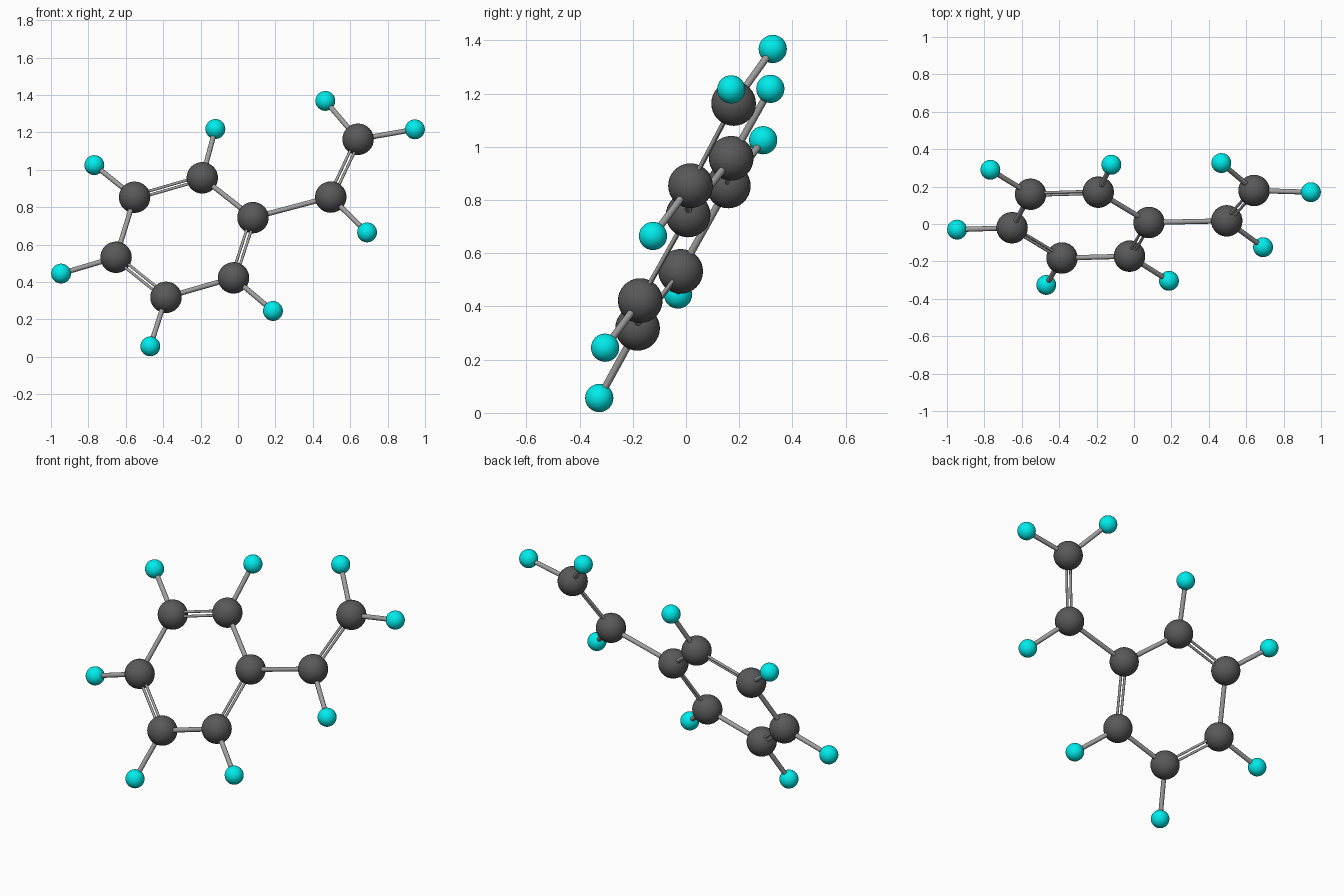
import bpy
from mathutils import Vector

if "Cube" in bpy.data.objects:
    bpy.data.objects.remove(bpy.data.objects["Cube"])

CARBON_R, HYDROGEN_R = 0.084, 0.053
SINGLE_R, DOUBLE_R, DOUBLE_GAP = 0.0135, 0.0075, 0.0125


def material(name, rgb):
    m = bpy.data.materials.new(name)
    m.diffuse_color = (*rgb, 1)
    m.use_nodes = True
    m.node_tree.nodes["Principled BSDF"].inputs["Base Color"].default_value = m.diffuse_color
    return m


dark = material("dark_grey", (0.1, 0.1, 0.1))
cyan = material("cyan", (0.0, 0.83, 0.83))
light = material("light_grey", (0.35, 0.35, 0.35))

# Atom centres: six-sided ring (0-5) and two-carbon side chain (6-7)
carbons = [Vector(p) for p in (
    (0.08, 0.008, 0.744), (-0.191, 0.170, 0.957), (-0.553, 0.159, 0.853),
    (-0.652, -0.020, 0.532), (-0.385, -0.182, 0.318), (-0.024, -0.172, 0.422),
    (0.496, 0.017, 0.854), (0.642, 0.179, 1.163))]
# Each hydrogen: index of its carbon, centre
hydrogens = [(c, Vector(p)) for c, p in (
    (1, (-0.121, 0.317, 1.218)), (2, (-0.768, 0.290, 1.025)),
    (3, (-0.946, -0.030, 0.445)), (4, (-0.469, -0.326, 0.056)),
    (5, (0.187, -0.304, 0.245)), (6, (0.690, -0.124, 0.665)),
    (7, (0.467, 0.326, 1.368)), (7, (0.946, 0.170, 1.216)))]


def finish(name, mat):
    ob = bpy.context.object
    ob.name = name
    ob.data.materials.append(mat)
    bpy.ops.object.shade_smooth_by_angle()


def atom(name, p, r, mat):
    bpy.ops.mesh.primitive_uv_sphere_add(segments=32, ring_count=16, radius=r, location=p)
    finish(name, mat)


def rod(name, a, b, r):
    d = b - a
    bpy.ops.mesh.primitive_cylinder_add(
        vertices=16, radius=r, depth=d.length, location=(a + b) / 2,
        rotation=d.to_track_quat('Z', 'Y').to_euler())
    finish(name, light)


# Plane normal of the flat ring, used to spread the double bonds in plane
normal = (carbons[2] - carbons[0]).cross(carbons[4] - carbons[0]).normalized()


def bond(name, a, b, double=False):
    if not double:
        rod(name, a, b, SINGLE_R)
        return
    side = normal.cross(b - a).normalized() * DOUBLE_GAP
    for s in (-1, 1):
        rod(name, a + side * s, b + side * s, DOUBLE_R)


# Atoms
for p in carbons:
    atom("large_ball", p, CARBON_R, dark)
for c, p in hydrogens:
    atom("small_ball", p, HYDROGEN_R, cyan)
    bond("outer_rod", carbons[c], p)

# Ring rods, alternating single and double
for i in range(6):
    bond("ring_rod", carbons[i], carbons[(i + 1) % 6], i % 2 == 1)
# Side chain rods
bond("chain_rod", carbons[0], carbons[6])
bond("chain_double_rod", carbons[6], carbons[7], True)
